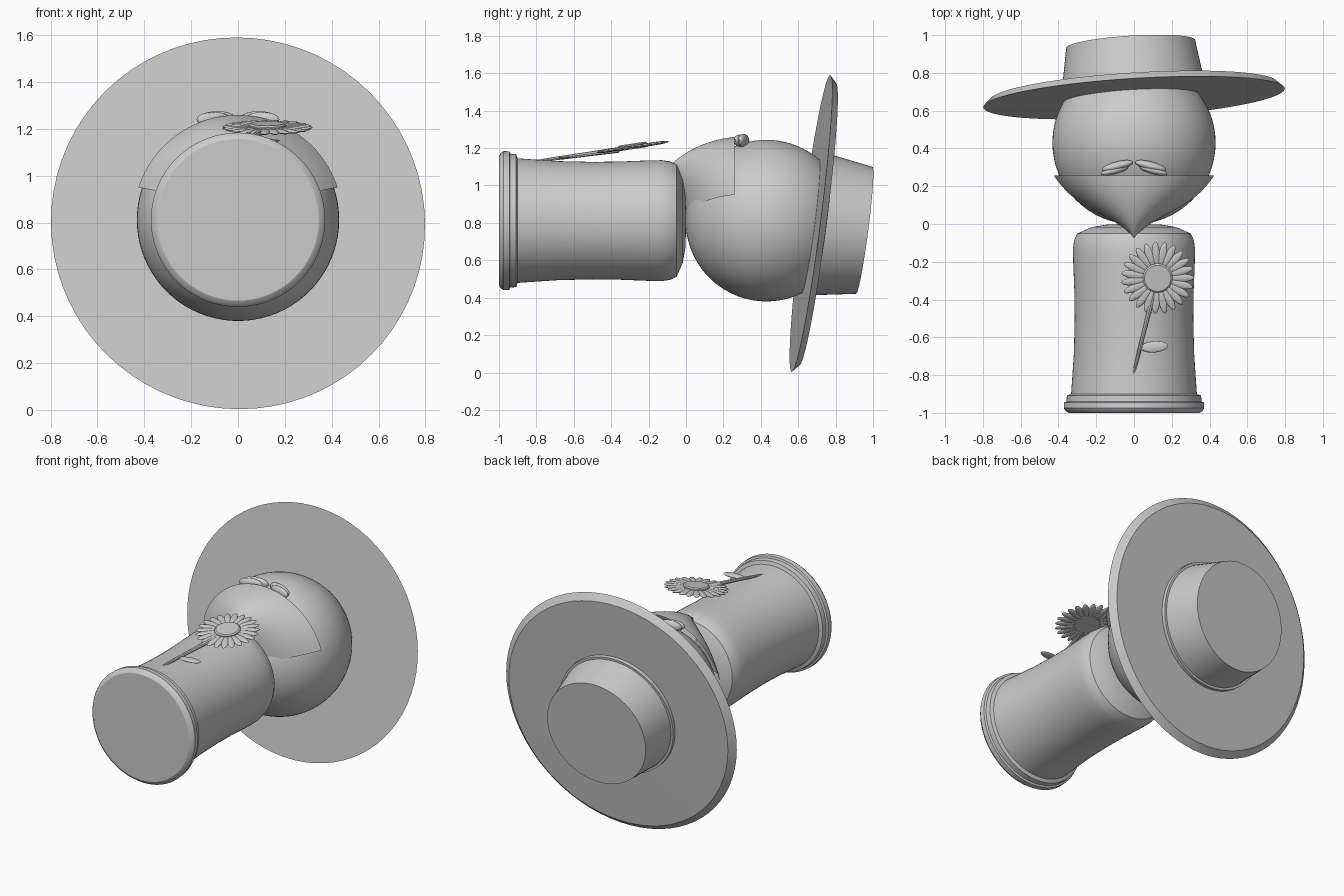
import bpy, bmesh, math
from mathutils import Vector, Matrix, Euler

cube = bpy.data.objects.get("Cube")
if cube:
    bpy.data.objects.remove(cube)

grey = bpy.data.materials.new("plain grey")
grey.use_nodes = True
COLOUR = (0.6, 0.6, 0.6, 1)
grey.diffuse_color = COLOUR
grey.node_tree.nodes["Principled BSDF"].inputs["Base Color"].default_value = COLOUR


def finish(name, bm, matrix=Matrix(), angle=30):
    """Turn a bmesh into a smooth shaded object with sharp edges kept."""
    bmesh.ops.transform(bm, matrix=matrix, verts=bm.verts)
    bmesh.ops.recalc_face_normals(bm, faces=bm.faces)
    mesh = bpy.data.meshes.new(name)
    bm.to_mesh(mesh)
    bm.free()
    mesh.materials.append(grey)
    obj = bpy.data.objects.new(name, mesh)
    bpy.context.scene.collection.objects.link(obj)
    bpy.ops.object.select_all(action='DESELECT')
    obj.select_set(True)
    bpy.context.view_layer.objects.active = obj
    bpy.ops.object.shade_smooth_by_angle(angle=math.radians(angle))
    return obj


def lathe(name, profile, origin, axis, steps=72):
    """Revolve (radius, height) points around an axis, closing both ends."""
    bm = bmesh.new()
    rings = []
    for r, h in profile:
        rings.append([bm.verts.new((r * math.cos(i * math.tau / steps),
                                    r * math.sin(i * math.tau / steps), h))
                      for i in range(steps)])
    for a, b in zip(rings, rings[1:]):
        for i in range(steps):
            j = (i + 1) % steps
            bm.faces.new((a[i], a[j], b[j], b[i]))
    bm.faces.new(rings[0])
    bm.faces.new(rings[-1])
    turn = Vector(axis).to_track_quat('Z', 'Y').to_matrix().to_4x4()
    return finish(name, bm, Matrix.Translation(origin) @ turn)


def ellipsoid(bm, centre, radii, spin=0, frame=Matrix(), u=16, v=10):
    m = (frame @ Matrix.Translation(centre) @ Matrix.Rotation(spin, 4, 'Z')
         @ Matrix.Diagonal((*radii, 1)))
    bmesh.ops.create_uvsphere(bm, u_segments=u, v_segments=v, radius=1, matrix=m)


MID = 0.812

# Body with a flanged foot and rounded shoulder
lathe("body", [(0.345, -1), (0.362, -0.99), (0.372, -0.975), (0.37, -0.945),
               (0.358, -0.94), (0.355, -0.908), (0.333, -0.9), (0.326, -0.8),
               (0.318, -0.68), (0.314, -0.5), (0.316, -0.35), (0.322, -0.2),
               (0.323, -0.13), (0.317, -0.085), (0.3, -0.05), (0.225, -0.017),
               (0.15, -0.004), (0.06, 0)], (0, 0, MID), (0, 1, 0))

# Head
bm = bmesh.new()
ellipsoid(bm, (0, 0.43, MID), (0.432, 0.432, 0.432), u=64, v=40)
finish("head", bm)

# Tilted hat: brim, band and crown share one axis
hat_at, hat_axis = (0, 0.668, 0.797), (-0.0625, 1, -0.13)
lathe("hat_brim", [(0.2, 0), (0.8, 0), (0.76, 0.036), (0.2, 0.04)], hat_at, hat_axis)
lathe("hat_band", [(0.396, 0.03), (0.394, 0.06), (0.375, 0.06)], hat_at, hat_axis)
lathe("hat_crown", [(0.384, 0.03), (0.342, 0.288)], hat_at, hat_axis)

# Pointed kerchief over the lower face, swept from a back arc to the chest tip
bm = bmesh.new()
rows, COLS, ROWS = [], 48, 20
for i in range(COLS + 1):
    a = math.radians(18 + 144 * i / COLS)
    low = math.sin(math.radians(18))
    f = (math.sin(a) - low) / (1 - low)
    start = Vector((0.447 * math.cos(a), 0.258, MID + 0.447 * math.sin(a)))
    bend = Vector((start.x * 0.7, 0.06, start.z - 0.02))
    end = Vector((0, -0.085 * f, 0.83 + 0.28 * f))
    row = []
    for k in range(ROWS + 1):
        t = k / ROWS
        row.append(bm.verts.new(start * (1 - t) ** 2 + bend * 2 * t * (1 - t) + end * t * t))
    rows.append(row)
for p, q in zip(rows, rows[1:]):
    for k in range(ROWS):
        bm.faces.new((p[k], q[k], q[k + 1], p[k + 1]))
bmesh.ops.remove_doubles(bm, verts=bm.verts, dist=0.0005)
finish("kerchief", bm, angle=50)

# Closed eyes: a brow lid above a lower lid, mirrored
for side, label in ((1, "left"), (-1, "right")):
    bm = bmesh.new()
    ellipsoid(bm, (side * 0.088, 0.307, 1.24), (0.085, 0.024, 0.036), side * -0.25)
    ellipsoid(bm, (side * 0.104, 0.283, 1.24), (0.075, 0.02, 0.032), side * -0.25)
    finish(label + "_eye", bm, angle=60)

# Flower: ring of petals and a raised centre on a tilted plane
flower = Matrix.Translation((0.125, -0.285, 1.206)) @ Euler((0.15, 0, 0)).to_matrix().to_4x4()
bm = bmesh.new()
PETALS = 23
for i in range(PETALS):
    turn = Matrix.Rotation(i * math.tau / PETALS, 4, 'Z')
    ellipsoid(bm, (0.125, 0, 0), (0.07, 0.022, 0.009), 0, flower @ turn, u=12, v=8)
finish("flower_petals", bm, angle=60)
lathe("flower_centre", [(0.078, -0.012), (0.078, 0.012), (0.07, 0.018)],
      flower.translation, flower.to_3x3() @ Vector((0, 0, 1)), 32)

# Tapered stem
top, foot = Vector((0.105, -0.36, 1.19)), Vector((-0.008, -0.815, 1.128))
lathe("flower_stem", [(0.006, 0), (0.009, 0.1), (0.015, (top - foot).length)],
      foot, top - foot, 8)

# Leaf
bm = bmesh.new()
ellipsoid(bm, (0.108, -0.65, 1.15), (0.072, 0.03, 0.009), 0.2)
for v in bm.verts:
    v.co.y += (0.108 - v.co.x) * 0.1
finish("flower_leaf", bm, angle=60)
